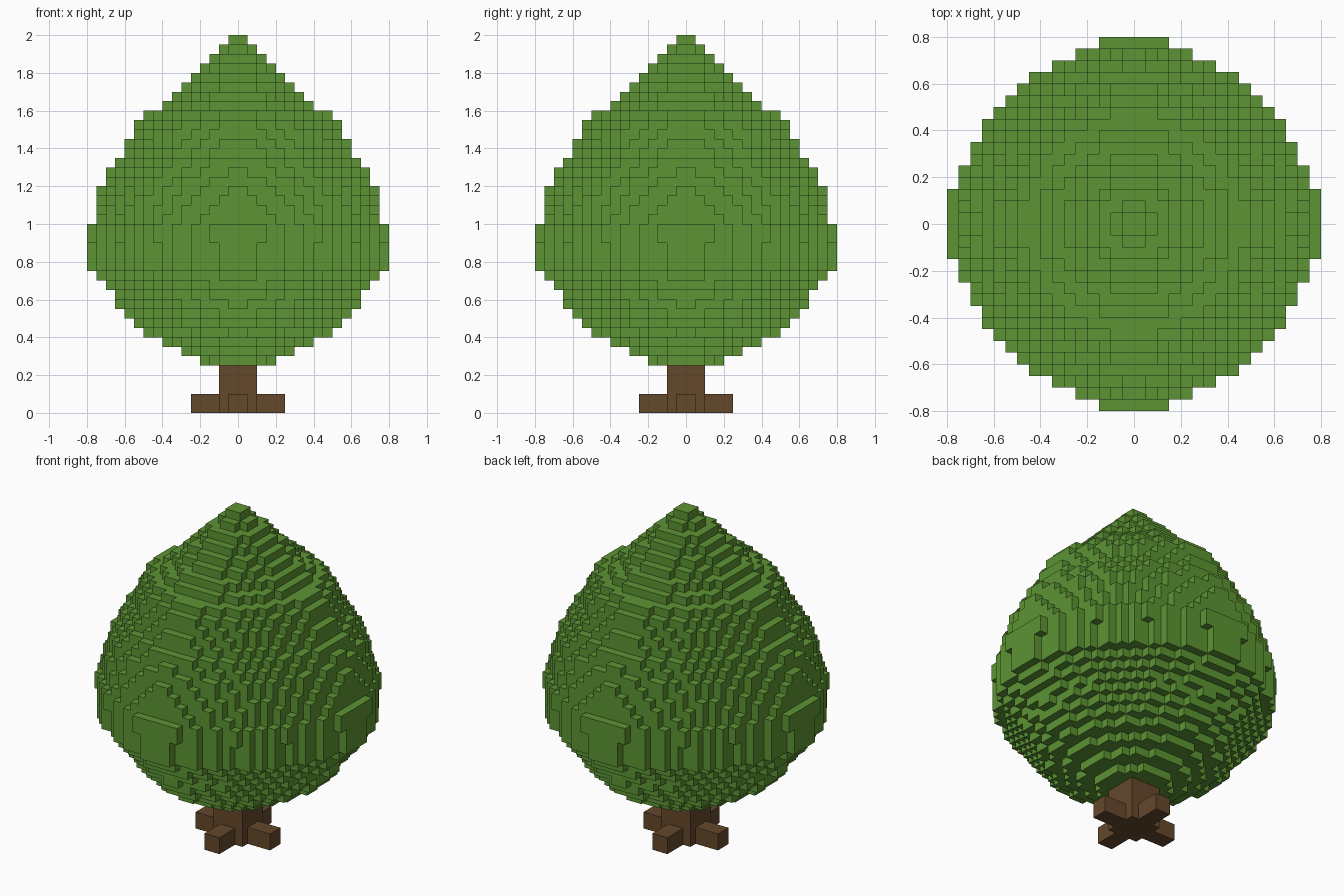
import bpy
import bmesh
from mathutils import Vector

V = 0.05  # size of one block

default = bpy.data.objects.get("Cube")
if default:
    bpy.data.objects.remove(default, do_unlink=True)


def make_material(name, rgb):
    mat = bpy.data.materials.new(name)
    mat.use_nodes = True
    color = (*rgb, 1.0)
    mat.diffuse_color = color
    bsdf = mat.node_tree.nodes["Principled BSDF"]
    bsdf.inputs["Base Color"].default_value = color
    bsdf.inputs["Roughness"].default_value = 0.9
    return mat


def add_object(name, bm, mat):
    mesh = bpy.data.meshes.new(name)
    bm.to_mesh(mesh)
    bm.free()
    mesh.materials.append(mat)
    obj = bpy.data.objects.new(name, mesh)
    bpy.context.collection.objects.link(obj)
    return obj


def add_box(name, lo, hi, mat):
    bm = bmesh.new()
    bmesh.ops.create_cube(bm, size=1.0)
    for v in bm.verts:
        v.co = Vector([lo[i] if v.co[i] < 0 else hi[i] for i in range(3)])
    return add_object(name, bm, mat)


leaf_green = make_material("leaf green", (0.107, 0.296, 0.033))
bark_brown = make_material("bark brown", (0.130, 0.065, 0.024))

# Crown radius in blocks, one value per layer from the bottom up
FIRST_LAYER = 5
BULB = [4.1, 6.1, 8.1, 9.8, 10.9, 11.9, 12.7, 13.3, 14.1, 14.9,
        15.87, 15.87, 15.87, 16.07, 16.07, 15.45, 15.25, 15.0, 14.7,
        14.3, 13.75, 13.3, 12.4, 11.9, 11.4, 10.8, 10.0]
CONE = [8, 7, 6, 5, 4, 3, 2, 1]


def inside(i, j, r, k):
    """Round footprint; k above zero flattens its diagonals slightly."""
    x, y = abs(i + 0.5), abs(j + 0.5)
    return (x + k) ** 2 + (y + k) ** 2 <= (r + k) ** 2 + k * k


# Fill the crown with blocks: round bulb, then a stepped cone tip
layers = [(r, 0.155 * r) for r in BULB] + [(r, 0.0) for r in CONE]
cells = set()
for n, (r, k) in enumerate(layers):
    for i in range(-17, 17):
        for j in range(-17, 17):
            if inside(i, j, r, k):
                cells.add((i, j, FIRST_LAYER + n))

# Skin the blocks: one quad wherever a block meets open air
bm = bmesh.new()
corners = {}


def corner(p):
    if p not in corners:
        corners[p] = bm.verts.new(Vector(p) * V)
    return corners[p]


for c in cells:
    for axis in range(3):
        u, w = (axis + 1) % 3, (axis + 2) % 3
        for side in (0, 1):
            neighbour = list(c)
            neighbour[axis] += 2 * side - 1
            if tuple(neighbour) in cells:
                continue
            quad = []
            for du, dw in ((0, 0), (1, 0), (1, 1), (0, 1)):
                p = list(c)
                p[axis] += side
                p[u] += du
                p[w] += dw
                quad.append(corner(tuple(p)))
            bm.faces.new(quad if side else quad[::-1])
add_object("crown", bm, leaf_green)

# Trunk and four roots
add_box("trunk", (-0.1, -0.1, 0), (0.1, 0.1, 0.27), bark_brown)
add_box("root_left", (0.1, -0.05, 0), (0.25, 0.05, 0.1), bark_brown)
add_box("root_right", (-0.25, -0.05, 0), (-0.1, 0.05, 0.1), bark_brown)
add_box("root_back", (-0.05, 0.1, 0), (0.05, 0.25, 0.1), bark_brown)
add_box("root_front", (-0.05, -0.25, 0), (0.05, -0.1, 0.1), bark_brown)
